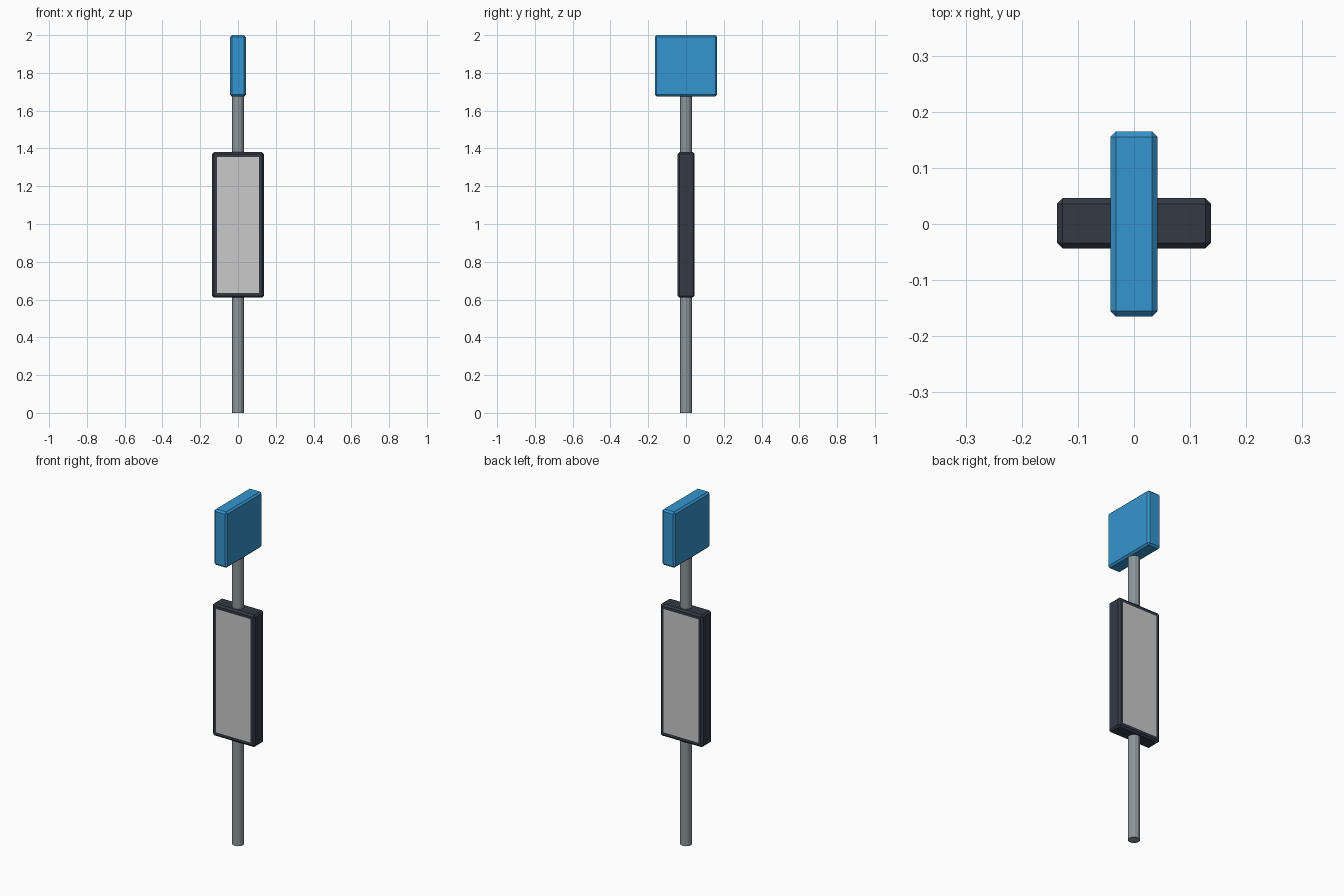
import bpy, bmesh
from mathutils import Vector

if "Cube" in bpy.data.objects:
    bpy.data.objects.remove(bpy.data.objects["Cube"])


def material(name, rgb):
    m = bpy.data.materials.new(name)
    m.diffuse_color = (*rgb, 1)
    m.use_nodes = True
    m.node_tree.nodes["Principled BSDF"].inputs["Base Color"].default_value = m.diffuse_color
    return m


blue = material("sign blue", (0.036, 0.30, 0.62))
dark = material("frame dark slate", (0.033, 0.042, 0.060))
steel = material("pole grey", (0.26, 0.31, 0.32))
paper = material("panel light grey", (0.59, 0.59, 0.59))


def finish(bm, name, mats):
    me = bpy.data.meshes.new(name)
    bm.normal_update()
    bm.to_mesh(me)
    bm.free()
    for m in mats:
        me.materials.append(m)
    ob = bpy.data.objects.new(name, me)
    bpy.context.collection.objects.link(ob)
    return ob


def chamfered_box(lo, hi, chamfer):
    lo, hi = Vector(lo), Vector(hi)
    bm = bmesh.new()
    bmesh.ops.create_cube(bm, size=1)
    bmesh.ops.scale(bm, vec=hi - lo, verts=bm.verts)
    bmesh.ops.translate(bm, vec=(lo + hi) / 2, verts=bm.verts)
    bmesh.ops.bevel(bm, geom=bm.edges[:], offset=chamfer, segments=1,
                    profile=0.5, affect='EDGES')
    bm.normal_update()
    return bm


# Pole, low-poly cylinder running up into the sign
bm = bmesh.new()
bmesh.ops.create_cone(bm, cap_ends=True, segments=12, radius1=0.032,
                      radius2=0.032, depth=1.70)
bmesh.ops.translate(bm, vec=(0, 0, 0.85), verts=bm.verts)
finish(bm, "pole", [steel])

# Sign box on top
finish(chamfered_box((-0.042, -0.165, 1.675), (0.042, 0.165, 2.0), 0.01),
       "top_sign", [blue])

# Timetable board with pale inset panels on front and back
bm = chamfered_box((-0.137, -0.044, 0.61), (0.137, 0.046, 1.38), 0.01)
faces = [f for f in bm.faces if abs(f.normal.y) > 0.99]
for f in faces:
    bmesh.ops.inset_individual(bm, faces=[f], thickness=0.022, depth=0)
    f.material_index = 1
finish(bm, "timetable_board", [dark, paper])
